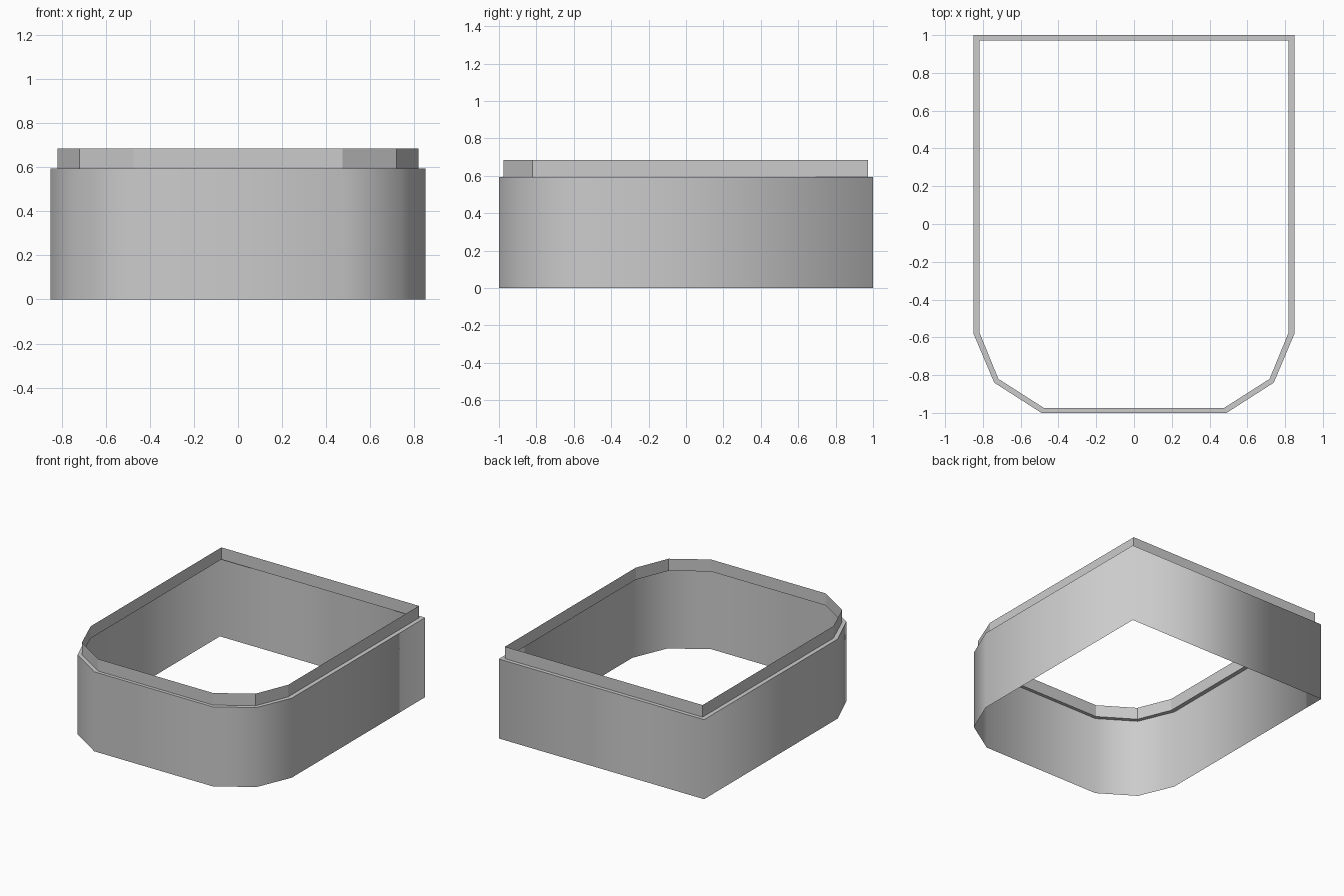
import bpy
import bmesh

cube = bpy.data.objects.get("Cube")
if cube:
    bpy.data.objects.remove(cube)

# One plain grey for every part
grey = bpy.data.materials.new("plain grey")
grey.use_nodes = True
colour = (0.6, 0.6, 0.6, 1)
grey.diffuse_color = colour
grey.node_tree.nodes["Principled BSDF"].inputs["Base Color"].default_value = colour


def outline(right_half):
    """Mirror the +x half (front to back) into a closed anticlockwise outline."""
    return right_half + [(-x, y) for x, y in reversed(right_half)]


def band(name, lower, lower_z, upper, upper_z, smooth=False):
    """Open sheet of quads joining two matching outlines."""
    bm = bmesh.new()
    low = [bm.verts.new((x, y, lower_z)) for x, y in lower]
    high = [bm.verts.new((x, y, upper_z)) for x, y in upper]
    for i in range(len(low)):
        j = (i + 1) % len(low)
        face = bm.faces.new((low[i], low[j], high[j], high[i]))
        face.smooth = smooth
    mesh = bpy.data.meshes.new(name)
    bm.to_mesh(mesh)
    bm.free()
    mesh.materials.append(grey)
    obj = bpy.data.objects.new(name, mesh)
    bpy.context.collection.objects.link(obj)
    return obj


# Square back corners, chamfered front corners
outer = outline([(0.49, -1.0), (0.74, -0.84), (0.85, -0.58), (0.85, 1.0)])
inner = outline([(0.475, -0.975), (0.718, -0.82), (0.818, -0.575), (0.818, 0.972)])

BASE, STEP, TOP = 0.0, 0.595, 0.685

# Tall outer wall, narrow ledge and raised inner lip, open above and below
band("outer_wall", outer, BASE, outer, STEP, smooth=True)
band("ledge", outer, STEP, inner, STEP)
band("inner_lip", inner, STEP, inner, TOP)
